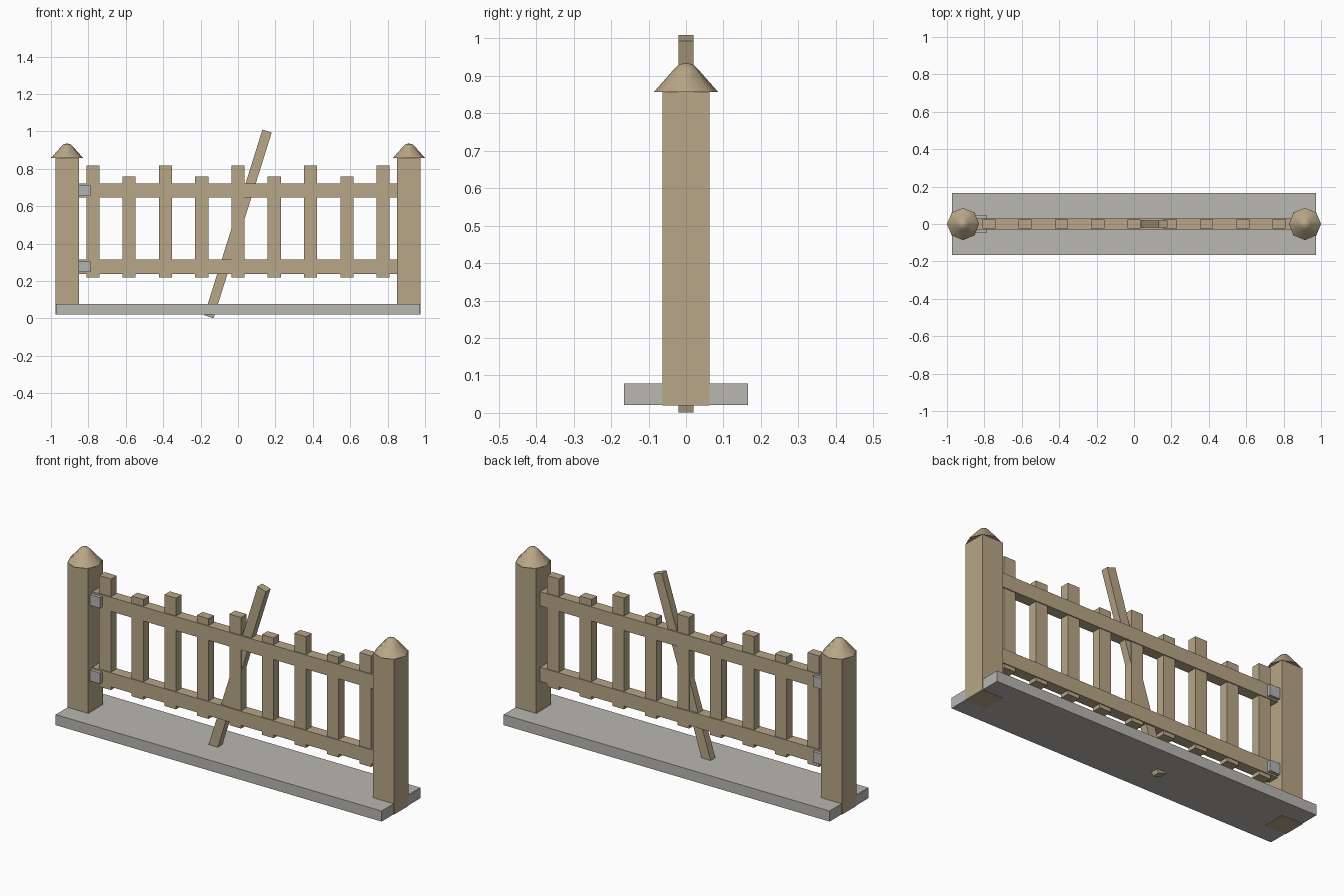
import bpy
import bmesh
import math
from mathutils import Matrix

if "Cube" in bpy.data.objects:
    bpy.data.objects.remove(bpy.data.objects["Cube"], do_unlink=True)


def material(name, rgb):
    mat = bpy.data.materials.new(name)
    mat.use_nodes = True
    mat.diffuse_color = (*rgb, 1)
    mat.node_tree.nodes["Principled BSDF"].inputs["Base Color"].default_value = (*rgb, 1)
    return mat


wood = material("tan wood", (0.48, 0.385, 0.243))
stone = material("grey stone", (0.48, 0.473, 0.44))
metal = material("grey metal", (0.45, 0.46, 0.455))


def finish(name, bm, mat):
    mesh = bpy.data.meshes.new(name)
    bm.to_mesh(mesh)
    bm.free()
    mesh.materials.append(mat)
    obj = bpy.data.objects.new(name, mesh)
    bpy.context.collection.objects.link(obj)
    return obj


def box(name, mat, x, half_x, half_y, z0, z1):
    bm = bmesh.new()
    size = Matrix.Diagonal((2 * half_x, 2 * half_y, z1 - z0, 1))
    bmesh.ops.create_cube(bm, size=1, matrix=Matrix.Translation((x, 0, (z0 + z1) / 2)) @ size)
    return finish(name, bm, mat)


def cap(name, x):
    # Eight-sided rounded cone, smooth on the sides with a flat underside
    bm = bmesh.new()
    rings = []
    for r, z in ((0.086, 0.857), (0.032, 0.918), (0.018, 0.931)):
        rings.append([bm.verts.new((x + r * math.cos(i * math.tau / 8),
                                    r * math.sin(i * math.tau / 8), z)) for i in range(8)])
    tip = bm.verts.new((x, 0, 0.935))
    for i in range(8):
        j = (i + 1) % 8
        for low, high in zip(rings, rings[1:]):
            bm.faces.new((low[i], low[j], high[j], high[i]))
        bm.faces.new((rings[-1][i], rings[-1][j], tip))
    for face in bm.faces:
        face.smooth = True
    bm.faces.new(rings[0][::-1])
    for edge in rings[0][0].link_faces[0].edges:
        edge.smooth = True
    for edge in bm.edges:
        edge.smooth = not all(v in rings[0] for v in edge.verts)
    return finish(name, bm, wood)


# Base slab
box("base_slab", stone, 0, 0.972, 0.165, 0.0212, 0.078)

# Gate posts and their caps
for side, sign in (("left", 1), ("right", -1)):
    box(side + "_post", wood, sign * 0.912, 0.0625, 0.0625, 0.02, 0.858)
    cap(side + "_post_cap", sign * 0.914)

# Rails and hinges
for level, z in (("lower", 0.276), ("upper", 0.683)):
    box(level + "_rail", wood, 0, 0.851, 0.029, z - 0.038, z + 0.038)
    box(level + "_hinge", metal, -0.823, 0.034, 0.047, z - 0.029, z + 0.029)

# Pickets, alternating tall and short
for i in range(9):
    top = 0.758 if i % 2 else 0.817
    box(f"picket_{i + 1}", wood, (i - 4) * 0.194, 0.035, 0.024, 0.218, top)

# Slanted brace
brace = box("slanted_brace", wood, 0, 0.026, 0.02, -0.52, 0.52)
brace.location = (0, 0, 0.505)
brace.rotation_euler.y = math.radians(17.4)
